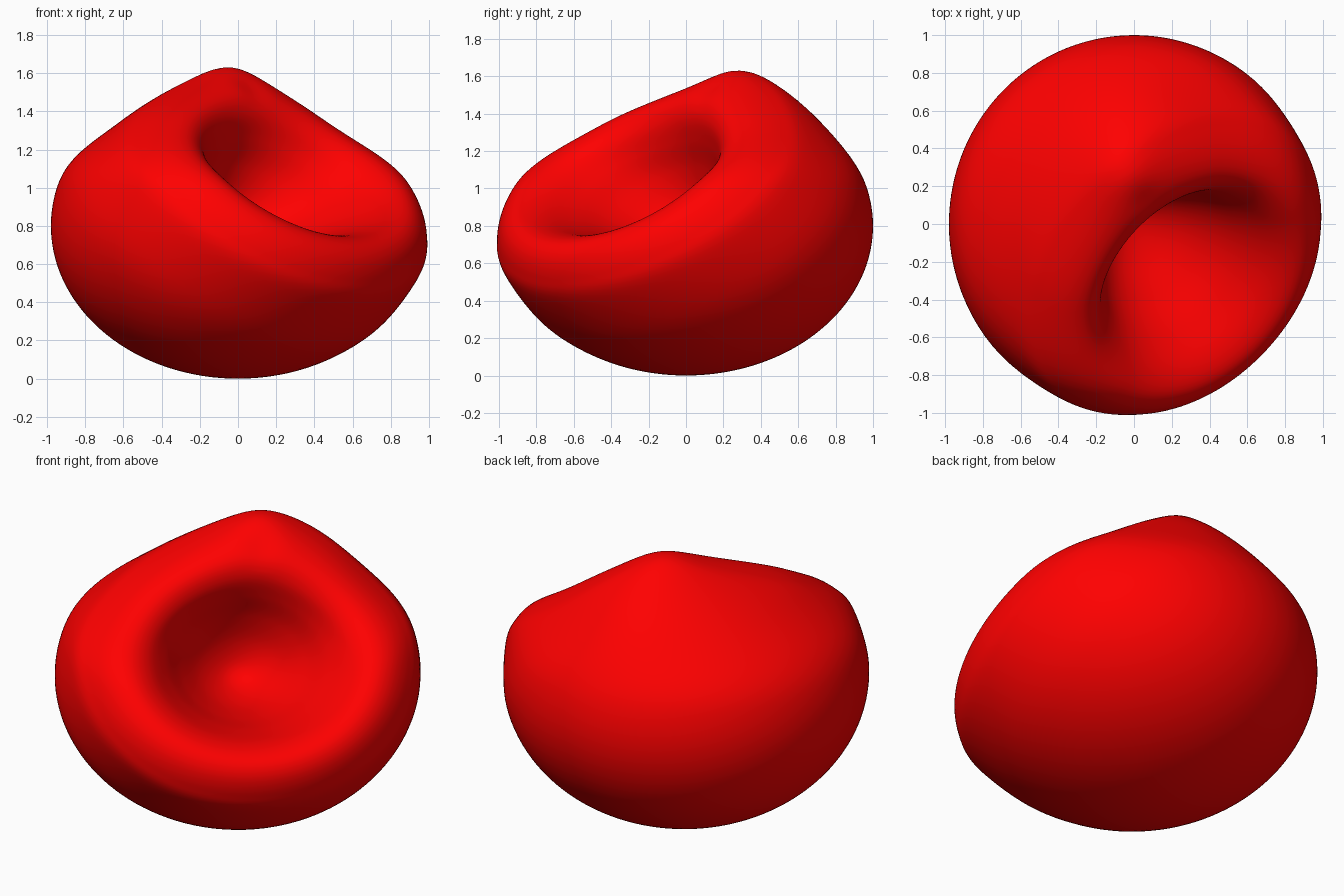
import bpy, bmesh, math
from mathutils import Vector

if "Cube" in bpy.data.objects:
    bpy.data.objects.remove(bpy.data.objects["Cube"])

# Profile (distance from axis, height along axis): round back, rolled rim, cone-like dent
profile = [(math.sin(math.radians(a)), math.cos(math.radians(a))) for a in range(180, 75, -15)]
profile += [(0.955, 0.32), (0.885, 0.46), (0.78, 0.565), (0.67, 0.595), (0.56, 0.535),
            (0.45, 0.39), (0.34, 0.21), (0.22, 0.05), (0.10, -0.05), (0, -0.08)]


def smooth_path(pts, steps):
    """Catmull-Rom curve through points, mirrored over the axis at both ends."""
    p = [Vector(q) for q in pts]
    p = [Vector((-p[1].x, p[1].y))] + p + [Vector((-p[-2].x, p[-2].y))]
    out = []
    for a, b, c, d in zip(p, p[1:], p[2:], p[3:]):
        for i in range(steps):
            t = i / steps
            out.append(0.5 * (2 * b + (c - a) * t + (2 * a - 5 * b + 4 * c - d) * t * t
                              + (3 * b - a - 3 * c + d) * t ** 3))
    return out + [p[-2]]


def bump(p, cx, cy, size):
    return math.exp(-((p.x - cx) ** 2 + (p.y - cy) ** 2) / (2 * size * size))


def ramp(x, lo, hi):
    t = min(1, max(0, (x - lo) / (hi - lo)))
    return t * t * (3 - 2 * t)


# Spin the profile around the upright axis
bm = bmesh.new()
verts = [bm.verts.new((max(p.x, 0), 0, p.y)) for p in smooth_path(profile, 8)]
edges = [bm.edges.new(pair) for pair in zip(verts, verts[1:])]
bmesh.ops.spin(bm, geom=verts + edges, axis=(0, 0, 1), cent=(0, 0, 0),
               angle=math.tau, steps=128)
bmesh.ops.remove_doubles(bm, verts=bm.verts, dist=0.0005)

# Tilt the dent to the front right, flatten the body, fill the low rim, raise the peak
tilt = math.radians(41.5)
half = math.sqrt(0.5)
axis = Vector((math.cos(tilt) * half, -math.cos(tilt) * half, math.sin(tilt)))
turn = Vector((0, 0, 1)).rotation_difference(axis)
for v in bm.verts:
    outside = v.co.length > 0.82
    p = turn @ v.co
    fill = 0.035 * ramp((p.x - p.y) * half, 0.3, 0.95)
    p = Vector((p.x * 0.98 + fill * half, p.y - fill * half, p.z * 0.80 + 0.80))
    high = ramp(p.z, 1.0, 1.42)
    p.z += high * (0.09 * bump(p, -0.09, 0.31, 0.27) + 0.06 * bump(p, 0.03, 0.62, 0.25) - 0.08)
    if outside:
        p.z += high * (0.035 * bump(p, -0.03, 0.26, 0.12) - 0.02 * bump(p, 0.07, 0.12, 0.06))
    v.co = p
bmesh.ops.recalc_face_normals(bm, faces=bm.faces)

mesh = bpy.data.meshes.new("dented_ball")
bm.to_mesh(mesh)
bm.free()
ball = bpy.data.objects.new("dented_ball", mesh)
bpy.context.collection.objects.link(ball)
for f in mesh.polygons:
    f.use_smooth = True

# Red finish
red = bpy.data.materials.new("red")
red.diffuse_color = (1, 0, 0, 1)
red.use_nodes = True
red.node_tree.nodes["Principled BSDF"].inputs["Base Color"].default_value = red.diffuse_color
mesh.materials.append(red)
